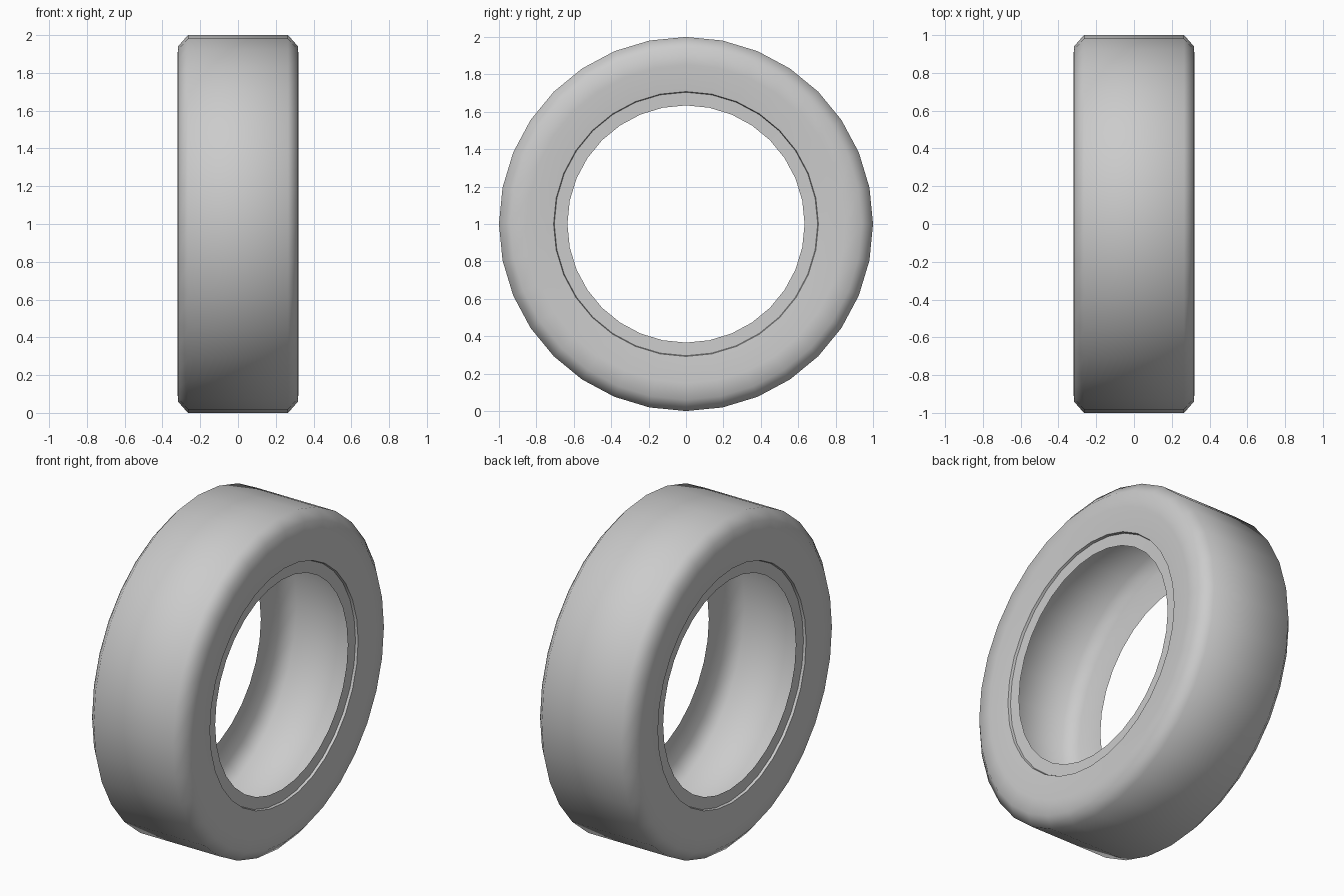
import bpy, bmesh
from math import sin, cos, tau

if "Cube" in bpy.data.objects:
    bpy.data.objects.remove(bpy.data.objects["Cube"])

SEGMENTS = 32
# half cross-section (x, radius): tread, sidewall, small step to bead lip, inner cavity
half = [(0.265, 1.0), (0.318, 0.94), (0.321, 0.85), (0.308, 0.708),
        (0.293, 0.704), (0.291, 0.634), (0.285, 0.80), (0.235, 0.895)]
SHARP = {0.708, 0.704, 0.634}  # bead edges stay crisp
profile = half + [(-x, r) for x, r in reversed(half)]

# revolve the closed profile around the x axle
bm = bmesh.new()
rings = []
for x, r in profile:
    rings.append([bm.verts.new((x, r * sin(tau * i / SEGMENTS), 1 + r * cos(tau * i / SEGMENTS)))
                  for i in range(SEGMENTS)])
for k in range(len(rings)):
    a, b = rings[k], rings[(k + 1) % len(rings)]
    for i in range(SEGMENTS):
        j = (i + 1) % SEGMENTS
        bm.faces.new((a[i], a[j], b[j], b[i])).smooth = True
bmesh.ops.recalc_face_normals(bm, faces=bm.faces)

# sharp bead rings
for (x, r), ring in zip(profile, rings):
    if r in SHARP:
        for i in range(SEGMENTS):
            bm.edges.get((ring[i], ring[(i + 1) % SEGMENTS])).smooth = False

mesh = bpy.data.meshes.new("tire")
bm.to_mesh(mesh)
bm.free()
tire = bpy.data.objects.new("tire", mesh)
bpy.context.collection.objects.link(tire)
